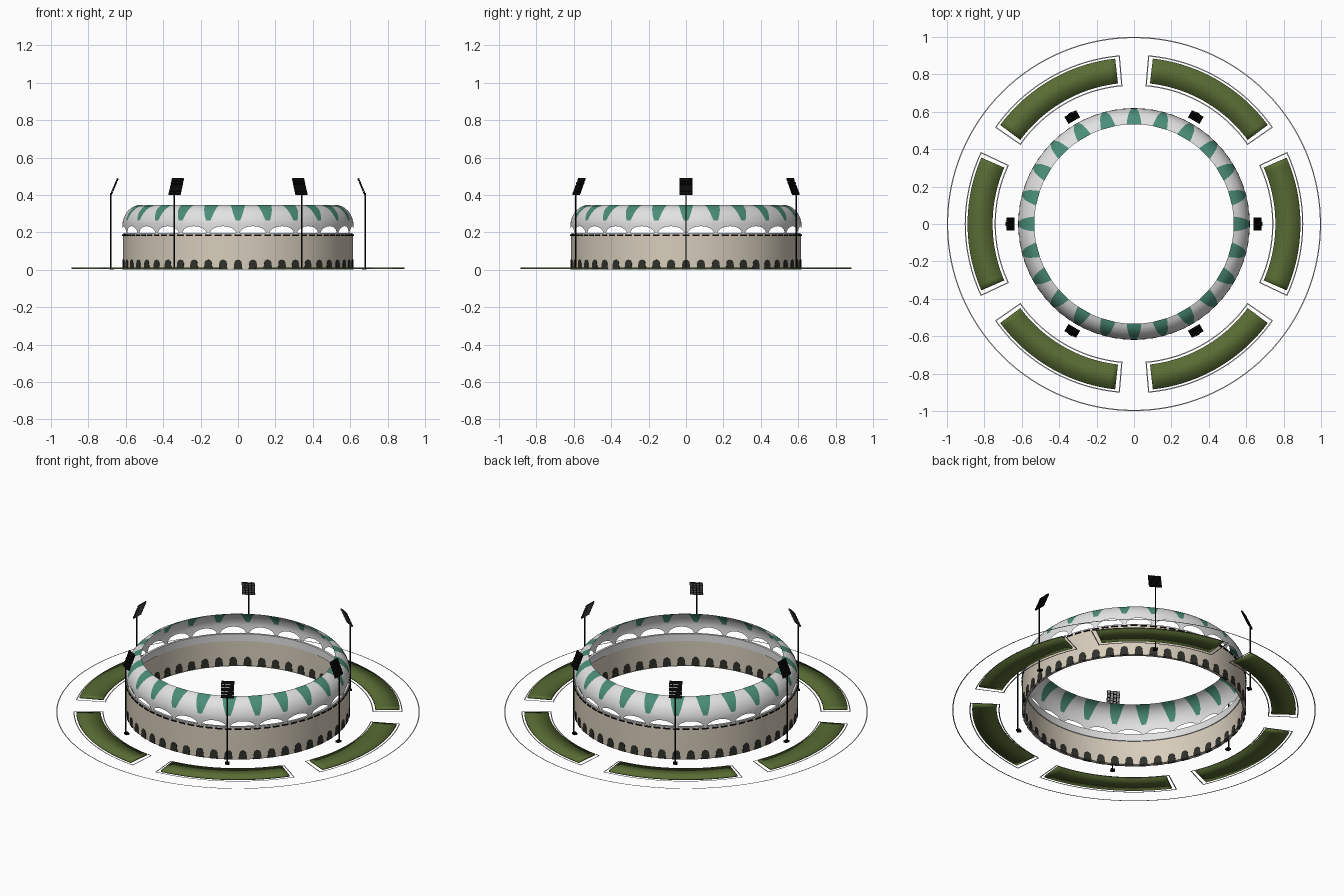
import bpy, bmesh, math
from math import sin, cos, pi, radians, sqrt
from mathutils import Matrix, Vector

if "Cube" in bpy.data.objects:
    bpy.data.objects.remove(bpy.data.objects["Cube"])


def mat(name, r, g, b):
    m = bpy.data.materials.new(name)
    m.diffuse_color = (r, g, b, 1)
    m.use_nodes = True
    m.node_tree.nodes["Principled BSDF"].inputs["Base Color"].default_value = m.diffuse_color
    return m


TAN = mat("tan_wall", .68, .61, .50)
WHITE = mat("roof_white", .76, .76, .76)
GREEN = mat("roof_green", .07, .27, .19)
GRASS = mat("grass_green", .1, .15, .034)
DARK = mat("arch_dark", .03, .03, .025)
BLACK = mat("black_metal", .003, .003, .003)
GREY = mat("line_grey", .6, .6, .6)
LAMP = mat("lamp_grey", .3, .3, .3)


def finish(name, bm, mats, smooth=None):
    bmesh.ops.recalc_face_normals(bm, faces=bm.faces)
    me = bpy.data.meshes.new(name)
    bm.to_mesh(me)
    bm.free()
    for m in mats:
        me.materials.append(m)
    ob = bpy.data.objects.new(name, me)
    bpy.context.collection.objects.link(ob)
    if smooth:
        bpy.ops.object.select_all(action='DESELECT')
        bpy.context.view_layer.objects.active = ob
        ob.select_set(True)
        if smooth >= 180:
            bpy.ops.object.shade_smooth()
        else:
            bpy.ops.object.shade_smooth_by_angle(angle=radians(smooth))
    return ob


def polar(r, a, z):
    return (r * cos(a), r * sin(a), z)


def sweep(bm, prof, a0, a1, n, caps=False):
    """Sweep a closed (r, z) profile (or a two-point strip) around the z axis."""
    full = abs(a1 - a0) > 2 * pi - 1e-4
    rows = [[bm.verts.new(polar(r, a0 + (a1 - a0) * i / n, z)) for r, z in prof]
            for i in range(n if full else n + 1)]
    k = len(prof)
    for i in range(n):
        p, q = rows[i], rows[(i + 1) % len(rows)]
        for j in range(k if k > 2 else 1):
            bm.faces.new((p[j], p[(j + 1) % k], q[(j + 1) % k], q[j]))
    if caps:
        bm.faces.new(rows[0])
        bm.faces.new(rows[-1])


def box(bm, size, mtx, idx=0):
    vs = bmesh.ops.create_cube(bm, size=1, matrix=mtx @ Matrix.Diagonal((*size, 1)))['verts']
    for f in {f for v in vs for f in v.link_faces}:
        f.material_index = idx


def rect(r0, r1, z0, z1):
    return [(r0, z0), (r1, z0), (r1, z1), (r0, z1)]


# outer wall, and pale band inside its top edge
bm = bmesh.new()
sweep(bm, rect(.605, .615, 0, .19), 0, 2 * pi, 96)
finish("outer_wall", bm, [TAN], 30)
bm = bmesh.new()
sweep(bm, rect(.600, .613, .153, .197), 0, 2 * pi, 96)
finish("roof_inner_band", bm, [WHITE], 30)

# arched doorways through the wall
bm = bmesh.new()
outline = [(-.024, 0), (.024, 0)] + [(.02 * cos(t * pi / 8), .034 + .02 * sin(t * pi / 8)) for t in range(9)]
for i in range(48):
    M = Matrix.Rotation(2 * pi * i / 48, 4, 'Z')
    a = [bm.verts.new(M @ Vector((.6025, y, z))) for y, z in outline]
    b = [bm.verts.new(M @ Vector((.617, y, z))) for y, z in outline]
    bm.faces.new(a)
    bm.faces.new(b)
    for j in range(len(a)):
        k = (j + 1) % len(a)
        bm.faces.new((a[j], a[k], b[k], b[j]))
finish("doorways", bm, [DARK])

# dashed black trim at the top of the wall
bm = bmesh.new()
for i in range(72):
    M = Matrix.Rotation(2 * pi * i / 72, 4, 'Z')
    box(bm, (.006, .036, .007), M @ Matrix.Translation((.616, 0, .184)))
finish("wall_trim", bm, [BLACK])

# curved roof shell: 24 sectors, tapering green wedge, scalloped lower edge
prof = [(.613, .19), (.617, .225), (.618, .245), (.615, .263), (.609, .282), (.6, .3),
        (.588, .316), (.572, .330), (.555, .340), (.533, .346)]
half = [.05, .075, .12, .16, .195, .225, .255, .285]
ts = (0, .03, .1, .22, .4, .65, 1)
us = [(-1, t) for t in reversed(ts)] + [(1, t) for t in ts]
mid = len(ts) - 1
bm = bmesh.new()
for s in range(24):
    rows = []
    for j in [0] + list(range(2, len(prof))):
        row = []
        for sign, t in us:
            w = half[max(j, 3) - 2] if j else .06
            u = w + (.5 - w) * t
            r, z = prof[j]
            if j == 0:
                z = .193 + .04 * sqrt(max(0, 1 - (1 - t) ** 2))
                r = .613 + .004 * min(1, (z - .19) / .035)
            row.append(bm.verts.new(polar(r, 2 * pi * (s + sign * u) / 24, z)))
        rows.append(row)
    for j in range(len(rows) - 1):
        for i in range(len(us) - 1):
            f = bm.faces.new((rows[j][i], rows[j][i + 1], rows[j + 1][i + 1], rows[j + 1][i]))
            f.material_index = 1 if i == mid and j >= 2 else 0
bmesh.ops.remove_doubles(bm, verts=bm.verts, dist=1e-5)
finish("roof_shell", bm, [WHITE, GREEN], 40)

# six lawns with thin kerb lines
for i in range(6):
    c = radians(60 * i)
    bm = bmesh.new()
    h = radians(23.5)
    sweep(bm, rect(.756, .890, .003, .013), c - h, c + h, 24, True)
    finish("lawn_%d" % i, bm, [GRASS], 180)
    bm = bmesh.new()
    h, w = radians(25.2), .006
    for r in (.739, .899):
        sweep(bm, [(r, .002), (r + w, .002)], c - h, c + h, 24)
    for sgn in (-1, 1):
        e = c + sgn * h
        d = -sgn * w
        bm.faces.new([bm.verts.new(polar(r, e + k * d / r, .002))
                      for r, k in ((.739, 0), (.905, 0), (.905, 1), (.739, 1))])
    finish("lawn_kerb_%d" % i, bm, [GREY])

# outer boundary line and line at the wall foot
bm = bmesh.new()
sweep(bm, [(.994, .002), (1, .002)], 0, 2 * pi, 128)
sweep(bm, [(.597, .002), (.603, .002)], 0, 2 * pi, 96)
finish("ground_lines", bm, [GREY])

# floodlight masts: pole, foot, tilted grid of lamps facing inward
tilt = math.atan2(.038, .09)
for i in range(6):
    M = Matrix.Rotation(radians(60 * i), 4, 'Z')
    bm = bmesh.new()
    bmesh.ops.create_cone(bm, cap_ends=True, segments=10, radius1=.004, radius2=.004, depth=.41,
                          matrix=M @ Matrix.Translation((.681, 0, .205)))
    box(bm, (.022, .024, .01), M @ Matrix.Translation((.675, 0, .005)))
    H = M @ Matrix.Translation((.68, 0, .4)) @ Matrix.Rotation(-tilt, 4, 'Y')
    for k in (-.018, .018):
        box(bm, (.003, .004, .096), H @ Matrix.Translation((.003, k, .048)))
    for row in range(5):
        z = .0095 + row * .0195
        box(bm, (.003, .07, .004), H @ Matrix.Translation((.003, 0, z)))
        for col in range(4):
            y = (col - 1.5) * .018
            box(bm, (.007, .0175, .0175), H @ Matrix.Translation((-.001, y, z)))
            box(bm, (.001, .013, .014), H @ Matrix.Translation((-.005, y, z)), 1)
    finish("floodlight_%d" % i, bm, [BLACK, LAMP])
